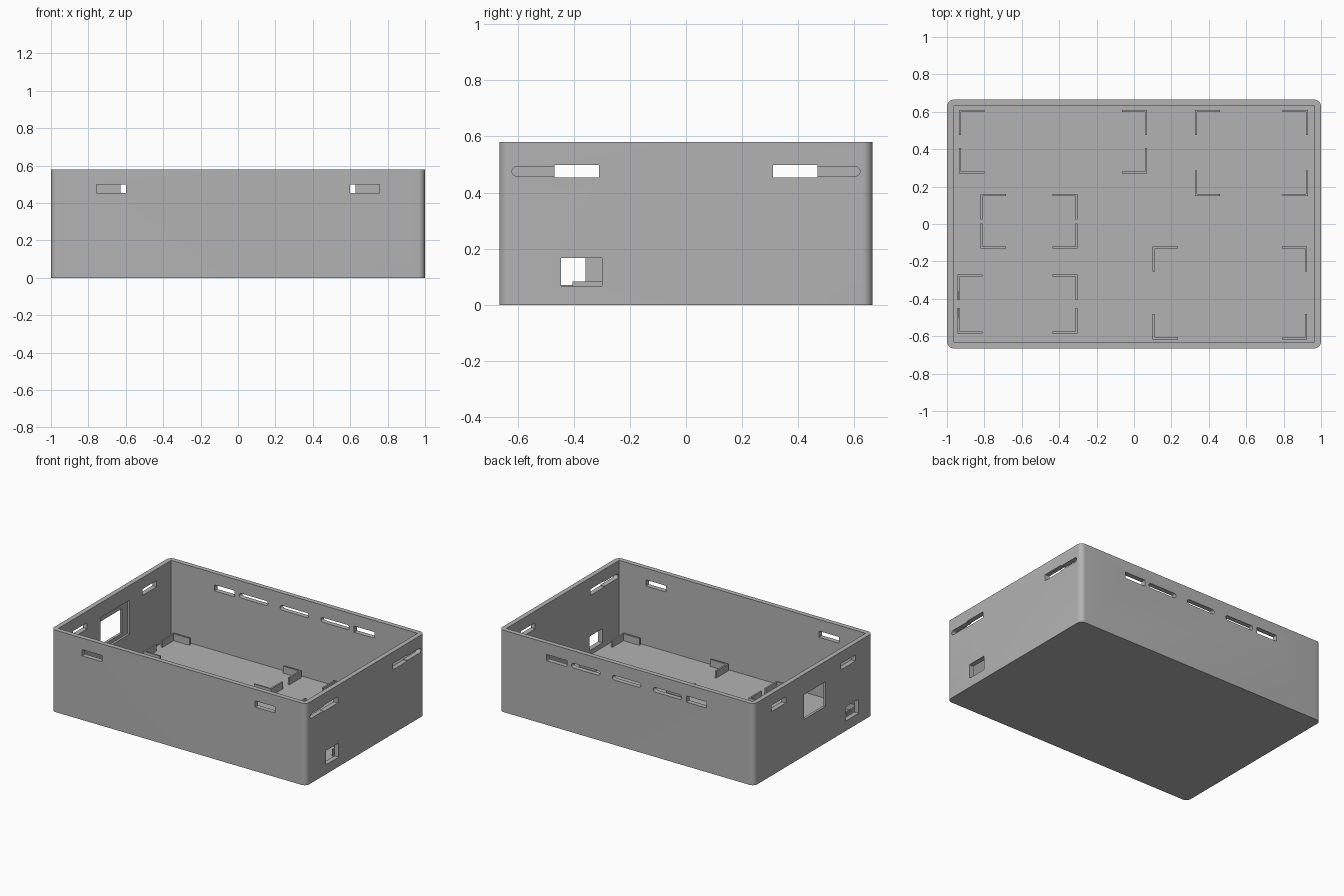
import bpy
import bmesh
import math
from mathutils import Matrix, Vector

if "Cube" in bpy.data.objects:
    bpy.data.objects.remove(bpy.data.objects["Cube"], do_unlink=True)

grey = bpy.data.materials.new("plain grey")
grey.use_nodes = True
grey.diffuse_color = (0.45, 0.45, 0.45, 1)
grey.node_tree.nodes["Principled BSDF"].inputs["Base Color"].default_value = (0.45, 0.45, 0.45, 1)

HX, HY, H = 1.0, 0.665, 0.58     # half length, half width, height
WALL = 0.034
TAB_TOP, TAB_T, ARM = 0.083, 0.011, 0.135


def add_box(bm, lo, hi):
    lo, hi = Vector(lo), Vector(hi)
    m = Matrix.Translation((lo + hi) / 2) @ Matrix.Diagonal((*(hi - lo), 1))
    return bmesh.ops.create_cube(bm, size=1, matrix=m)["verts"]


def make_object(name, bm):
    bmesh.ops.recalc_face_normals(bm, faces=bm.faces[:])
    mesh = bpy.data.meshes.new(name)
    bm.to_mesh(mesh)
    bm.free()
    mesh.materials.append(grey)
    ob = bpy.data.objects.new(name, mesh)
    bpy.context.collection.objects.link(ob)
    return ob


def cut(target, lo, hi, round_axis=None):
    """Subtract a box; with round_axis the slot gets semicircular ends."""
    bm = bmesh.new()
    add_box(bm, lo, hi)
    if round_axis is not None:
        edges = [e for e in bm.edges
                 if abs((e.verts[0].co - e.verts[1].co).normalized()[round_axis]) > 0.9]
        bmesh.ops.bevel(bm, geom=edges, offset=(hi[2] - lo[2]) * 0.499,
                        segments=6, profile=0.5, affect='EDGES')
    cutter = make_object("cutter", bm)
    cutter.hide_render = True
    mod = target.modifiers.new("cut", 'BOOLEAN')
    mod.operation, mod.solver, mod.object = 'DIFFERENCE', 'EXACT', cutter
    bpy.context.view_layer.objects.active = target
    bpy.ops.object.modifier_apply(modifier=mod.name)
    bpy.data.objects.remove(cutter, do_unlink=True)


# Case: block with rounded upright corners, hollowed from above
bm = bmesh.new()
add_box(bm, (-HX, -HY, 0), (HX, HY, H))
upright = [e for e in bm.edges if abs(e.verts[0].co.z - e.verts[1].co.z) > 0.1]
bmesh.ops.bevel(bm, geom=upright, offset=0.036, segments=8, profile=0.5, affect='EDGES')
case = make_object("case", bm)
cut(case, (-HX + WALL, -HY + WALL, WALL), (HX - WALL, HY - WALL, H + 0.1))

# Rectangular clip slots near the rim
Z0, Z1 = 0.454, 0.498
E = 0.05
for s in (-1, 1):
    a, b = sorted((s * 0.6, s * 0.757))
    cut(case, (a, -HY - E, Z0), (b, -HY + E, Z1))
    a, b = sorted((s * 0.468, s * 0.628))
    cut(case, (a, HY - E, Z0), (b, HY + E, Z1))
    a, b = sorted((s * 0.31, s * 0.468))
    for side in (-HX, HX):
        cut(case, (side - E, a, Z0), (side + E, b, Z1))

# Thin rounded vents in the back wall and the left wall
V0, V1 = 0.459, 0.492
for x in (-0.32, 0, 0.32):
    cut(case, (x - 0.112, HY - E, V0), (x + 0.112, HY + E, V1), 1)
for s in (-1, 1):
    a, b = sorted((s * 0.395, s * 0.62))
    cut(case, (HX - E, a, V0), (HX + E, b, V1), 0)

# Connector openings low in the side walls
cut(case, (HX - E, -0.445, 0.067), (HX + E, -0.3, 0.167))
cut(case, (-HX - E, -0.505, 0.07), (-HX + E, -0.358, 0.17))

# Large window with a wider recess on its inner face
cut(case, (-HX - E, -0.135, 0.26), (-HX + E, 0.105, 0.435))
cut(case, (-HX + 0.018, -0.16, 0.235), (-HX + E, 0.165, 0.475))


# L-shaped corner tabs holding each board on the floor
def corner_tabs(name, x0, x1, y0, y1):
    bm = bmesh.new()
    for x, dx in ((x0, 1), (x1, -1)):
        for y, dy in ((y0, 1), (y1, -1)):
            outline = [(0, 0), (ARM, 0), (ARM, TAB_T), (TAB_T, TAB_T), (TAB_T, ARM), (0, ARM)]
            face = bm.faces.new([bm.verts.new((x + dx * u, y + dy * v, WALL - 0.004))
                                 for u, v in outline])
            grown = bmesh.ops.extrude_face_region(bm, geom=[face])["geom"]
            tops = [g for g in grown if isinstance(g, bmesh.types.BMVert)]
            bmesh.ops.translate(bm, verts=tops, vec=(0, 0, TAB_TOP - WALL + 0.004))
    return make_object(name, bm)


corner_tabs("back_right_tabs", -0.935, 0.07, 0.27, 0.61)
corner_tabs("back_left_tabs", 0.325, 0.93, 0.15, 0.61)
corner_tabs("middle_right_tabs", -0.82, -0.302, -0.132, 0.16)
front_tabs = corner_tabs("front_right_tabs", -0.945, -0.302, -0.585, -0.27)
corner_tabs("front_left_tabs", 0.1, 0.925, -0.617, -0.12)

# The connector opening also notches the tabs beside it
cut(front_tabs, (-HX, -0.505, 0.07), (-0.94, -0.358, 0.17))

# Smooth rounded corners, sharp edges elsewhere
for ob in bpy.context.selected_objects:
    ob.select_set(False)
case.select_set(True)
bpy.context.view_layer.objects.active = case
bpy.ops.object.shade_smooth_by_angle(angle=math.radians(30))
